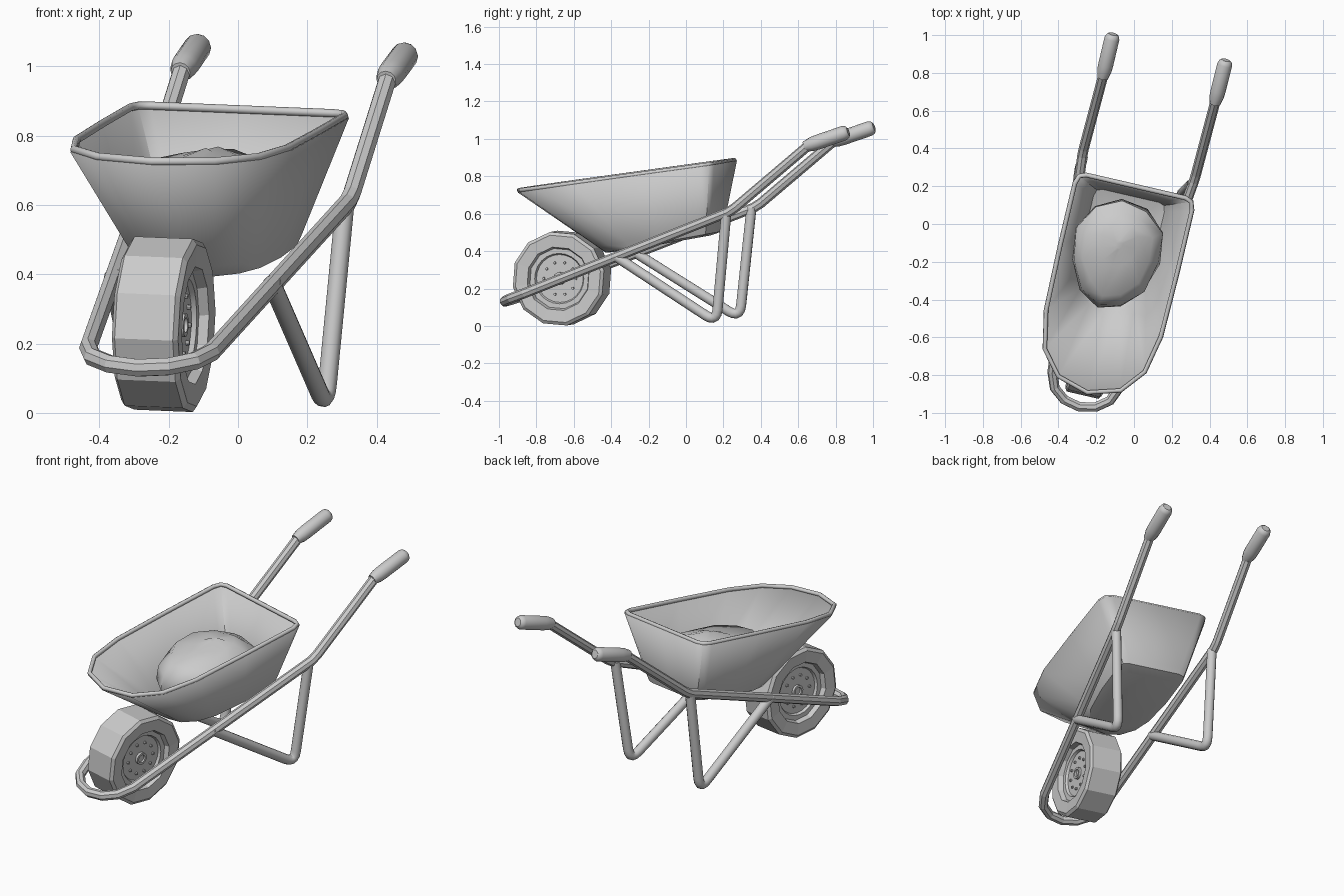
import bpy, bmesh, random
from math import sin, cos, pi, radians
from mathutils import Matrix, Vector

if "Cube" in bpy.data.objects:
    bpy.data.objects.remove(bpy.data.objects["Cube"])

random.seed(4)
# The whole barrow is turned about z and leans slightly to one side
M = (Matrix.Rotation(radians(-13), 4, 'Z') @ Matrix.Translation((-0.07, 0, 0))
     @ Matrix.Rotation(radians(2.3), 4, 'Y'))


def finish(name, data, angle=None):
    ob = bpy.data.objects.new(name, data)
    bpy.context.collection.objects.link(ob)
    ob.matrix_world = M
    bpy.ops.object.select_all(action='DESELECT')
    ob.select_set(True)
    bpy.context.view_layer.objects.active = ob
    if ob.type == 'CURVE':
        bpy.ops.object.convert(target='MESH')
        ob = bpy.context.object
    if angle:
        bpy.ops.object.shade_smooth_by_angle(angle=radians(angle))
    else:
        bpy.ops.object.shade_flat()
    return ob


def fillet(pts, r, n=5):
    """Round the inner corners of a path."""
    p = [Vector(q) for q in pts]
    out = [p[0]]
    for a, b, c in zip(p, p[1:], p[2:]):
        s, e = b + (a - b).normalized() * r, b + (c - b).normalized() * r
        out += [s.lerp(b, i / n).lerp(b.lerp(e, i / n), i / n) for i in range(n + 1)]
    return out + [p[-1]]


def tube(name, pts, radius, res, angle=None, closed=False, radii=None):
    cu = bpy.data.curves.new(name, 'CURVE')
    cu.dimensions = '3D'
    cu.bevel_depth, cu.bevel_resolution, cu.use_fill_caps = radius, res, True
    sp = cu.splines.new('POLY')
    sp.points.add(len(pts) - 1)
    for i, q in enumerate(pts):
        sp.points[i].co = (*q, 1)
        sp.points[i].radius = radii[i] if radii else 1
    sp.use_cyclic_u = closed
    return finish(name, cu, angle)


def loft(name, rings, angle=None, cap_start=False, cap_end=False, wrap=False):
    bm = bmesh.new()
    vs = [[bm.verts.new(p) for p in r] for r in rings]
    pairs = list(zip(vs, vs[1:])) + ([(vs[-1], vs[0])] if wrap else [])
    for a, b in pairs:
        for i in range(len(a)):
            j = (i + 1) % len(a)
            bm.faces.new((a[i], a[j], b[j], b[i]))
    if cap_start:
        bm.faces.new(vs[0])
    if cap_end:
        bm.faces.new(vs[-1])
    bmesh.ops.recalc_face_normals(bm, faces=bm.faces)
    me = bpy.data.meshes.new(name)
    bm.to_mesh(me)
    bm.free()
    return finish(name, me, angle)


# Tray: floor outline lofted up to the sloping rim outline
rim = [(0, .195), (.27, .195), (.304, .182), (.318, .14), (.318, -.2),
       (.312, -.55), (.272, -.75), (.17, -.875), (0, -.925)]
floor = [(0, .14), (.15, .14), (.18, .13), (.19, .095), (.19, -.1),
         (.17, -.27), (.135, -.36), (.075, -.42), (0, -.44)]
mirror = lambda h: h + [(-u, v) for u, v in h[-2:0:-1]]
top = [Vector((u, v, .85 + .134 * v)) for u, v in mirror(rim)]
low = [Vector((u, v, .477 + .175 * v)) for u, v in mirror(floor)]
mid = Vector((0, -.13, .454))
tray = loft('tray', [[mid.lerp(p, .82) for p in low],
                     [a.lerp(b, .02) for a, b in zip(low, top)],
                     [a.lerp(b, .1) for a, b in zip(low, top)], top], 45, cap_start=True)
mod = tray.modifiers.new('thickness', 'SOLIDIFY')
mod.thickness, mod.offset = .014, -1
tube('tray_rim', top, .012, 2, 60, closed=True)

# Frame rail: one faceted tube from grip to grip around the wheel
half = [(.305, .75, .99), (.305, .33, .645), (.303, .29, .62), (.182, -.86, .182),
        (.15, -.94, .155), (.085, -.99, .137)]
rail = half + [(0, -1.008, .13)] + [(-u, v, z) for u, v, z in half[::-1]]
tube('frame_rail', rail, .027, 2)

# Legs and grips on both sides
for side, s in (('right', 1), ('left', -1)):
    leg = [(s * .298, .28, .62), (s * .278, .215, .03), (s * .235, -.35, .385)]
    tube(side + '_leg', fillet(leg, .07), .027, 4, 50)
    a, b = Vector((s * .305, .715, .972)), Vector((s * .307, .955, 1.052))
    tube(side + '_grip', [a.lerp(b, t) for t in (0, .16, .3, .9, .97, 1)], .038, 4, 50,
         radii=(.75, 1, 1.05, 1.05, .88, .6))


# Wheel: twelve-sided tyre with a recessed disc, hub rings and bolts
def wheel_ring(r, x, n, start=0):
    return [(x, -.694 - r * cos(start + 2 * pi * i / n),
             .256 + r * sin(start + 2 * pi * i / n)) for i in range(n)]


prof = [(.254, .086), (.237, .098), (.172, .094), (.16, .055)]
prof += [(r, -x) for r, x in prof[::-1]]
loft('tyre', [wheel_ring(r, x, 12, radians(20)) for r, x in prof], wrap=True)
disc = [(.035, .052), (.128, .052), (.135, .066), (.168, .066)]
disc += [(r, -x) for r, x in disc[::-1]]
loft('wheel_disc', [wheel_ring(r, x, 24) for r, x in disc], 30, True, True)
for side, s in (('right', 1), ('left', -1)):
    hub = [(.034, .045), (.034, .066), (.022, .066), (.022, .055)]
    loft(side + '_hub', [wheel_ring(r, s * x, 16) for r, x in hub], 30, cap_end=True)
    bm = bmesh.new()
    for i in range(10):
        t = 2 * pi * i / 10
        bmesh.ops.create_cone(bm, cap_ends=True, segments=8, radius1=.008, radius2=.007, depth=.014,
                              matrix=Matrix.Translation((s * .055, -.694 + .088 * cos(t), .256 + .088 * sin(t)))
                              @ Matrix.Rotation(s * pi / 2, 4, 'Y'))
    me = bpy.data.meshes.new(side + '_bolts')
    bm.to_mesh(me)
    bm.free()
    finish(side + '_bolts', me, 30)

# Load: lumpy mound resting in the tray, higher towards the back
rings = []
for z, k in ((.49, .8), (.58, .98), (.66, .97), (.71, .76), (.745, .4), (.76, .08)):
    ring = []
    for i in range(11):
        t = 2 * pi * i / 11
        q = k * random.uniform(.95, 1.04)
        v = .3 * q * sin(t)
        ring.append((-.01 + .24 * q * cos(t) * (1 + .4 * v), -.175 + v + (.05 if k < .5 else 0),
                     z + .1 * v + random.uniform(-.008, .008)))
    rings.append(ring)
loft('load_mound', rings, 40, True, True)
